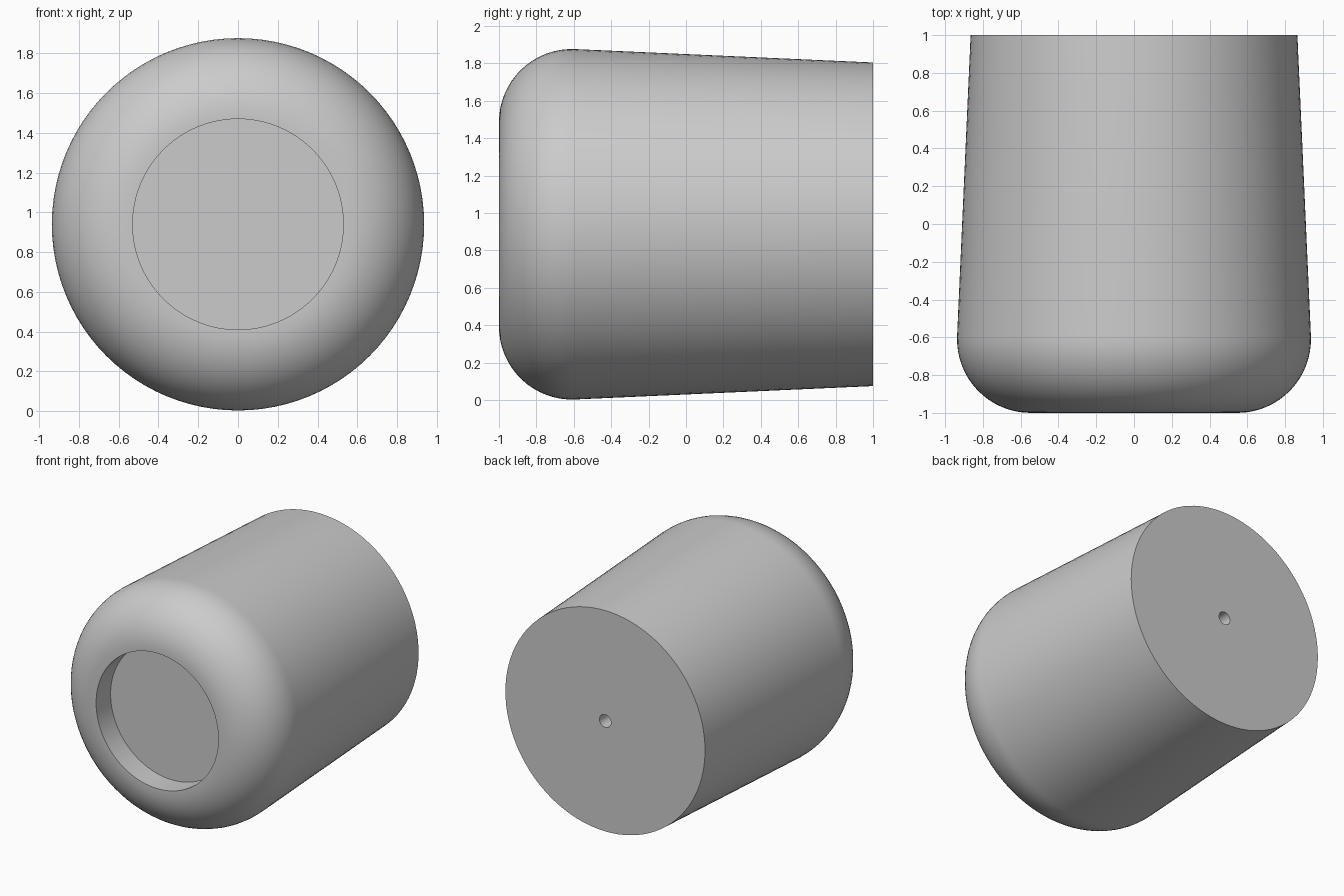
import bpy
import bmesh
from math import sin, cos, radians, tau
from mathutils import Vector

cube = bpy.data.objects.get("Cube")
if cube:
    bpy.data.objects.remove(cube, do_unlink=True)

SEGMENTS = 96
AXIS_Z = 0.94
ARC_STEPS = 16
TAPER = radians(2.5)

# Shoulder fillet: runs from the flat front rim to the tapered side
FILLET = 0.39
CENTRE_R, CENTRE_Y = 0.547, -0.61


def shoulder():
    """(radius, y) points of the rounded front edge."""
    sweep = radians(90) + TAPER
    pts = []
    for i in range(ARC_STEPS + 1):
        a = sweep * i / ARC_STEPS
        pts.append((CENTRE_R + FILLET * sin(a), CENTRE_Y - FILLET * cos(a)))
    return pts


def lathe(name, profile):
    """Revolve an open (radius, y) profile about y and cap both ends."""
    bm = bmesh.new()
    verts = [bm.verts.new((r, y, 0)) for r, y in profile]
    edges = [bm.edges.new(pair) for pair in zip(verts, verts[1:])]
    bmesh.ops.spin(bm, geom=verts + edges, cent=(0, 0, 0), axis=(0, 1, 0),
                   angle=tau, steps=SEGMENTS, use_merge=True)
    bmesh.ops.remove_doubles(bm, verts=bm.verts[:], dist=1e-5)
    rims = [e for e in bm.edges if e.is_boundary]
    bmesh.ops.holes_fill(bm, edges=rims, sides=0)
    bmesh.ops.recalc_face_normals(bm, faces=bm.faces[:])
    bmesh.ops.translate(bm, verts=bm.verts[:], vec=Vector((0, 0, AXIS_Z)))
    mesh = bpy.data.meshes.new(name)
    bm.to_mesh(mesh)
    bm.free()
    obj = bpy.data.objects.new(name, mesh)
    bpy.context.collection.objects.link(obj)
    return obj


# Knob body: front recess, rounded shoulder, tapered side, rear screw hole
recess = [(0.53, -0.82), (0.53, -1.0)]
rear = [(0.865, 1.0), (0.05, 1.0), (0.05, 0.6)]
knob = lathe("knob_body", recess + shoulder() + rear)

bpy.ops.object.select_all(action='DESELECT')
knob.select_set(True)
bpy.context.view_layer.objects.active = knob
bpy.ops.object.shade_smooth_by_angle(angle=radians(30))
